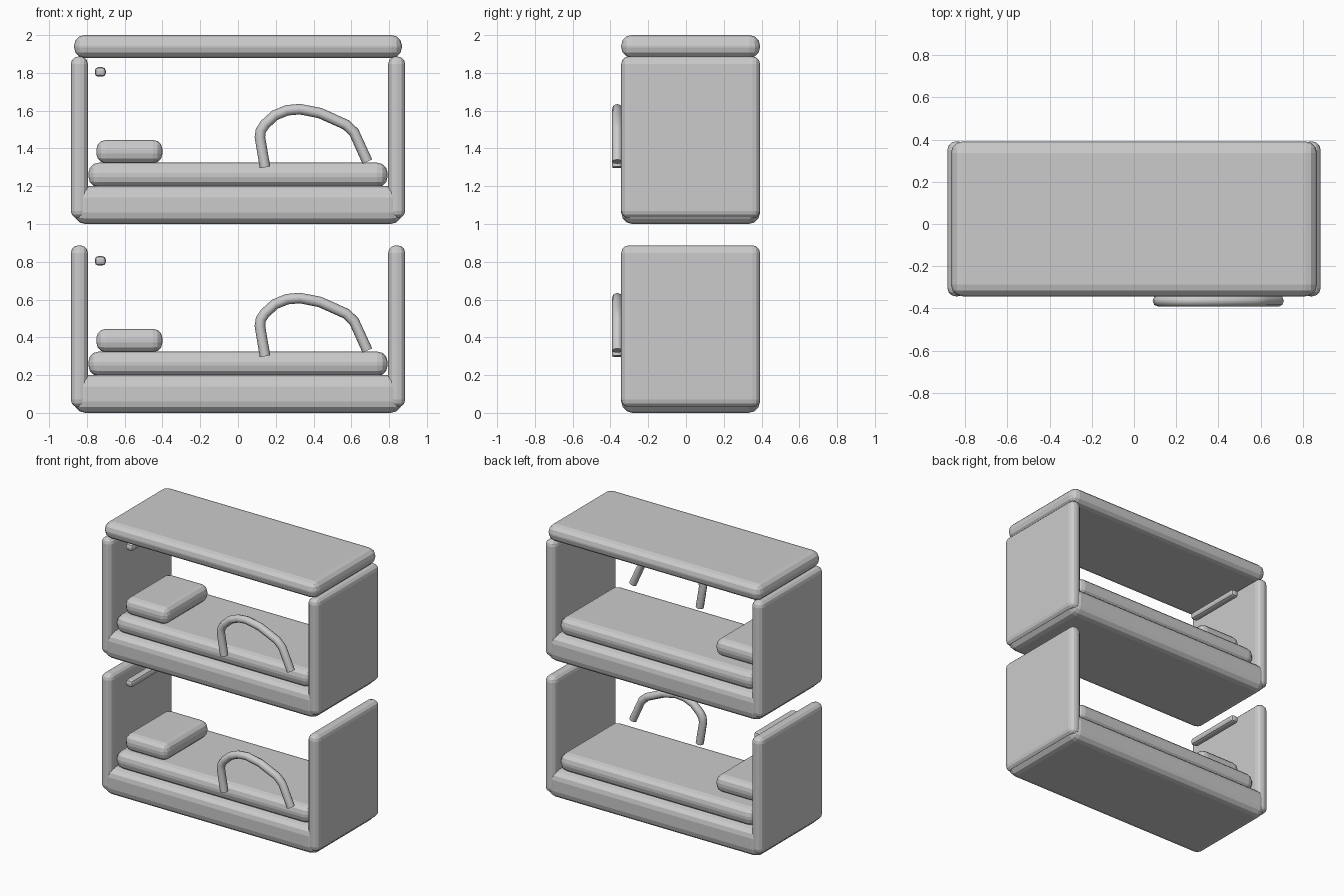
import bpy
from math import radians

if "Cube" in bpy.data.objects:
    bpy.data.objects.remove(bpy.data.objects["Cube"])


def rounded_box(name, x, y, z, radius, segments=3):
    """Box given by its (min, max) ranges, with rounded edges."""
    bpy.ops.mesh.primitive_cube_add(size=1)
    ob = bpy.context.object
    ob.name = name
    ranges = (x, y, z)
    size = [b - a for a, b in ranges]
    for v in ob.data.vertices:
        v.co = [v.co[i] * size[i] for i in range(3)]
    ob.location = [(a + b) / 2 for a, b in ranges]
    mod = ob.modifiers.new("Rounding", 'BEVEL')
    mod.width = radius
    mod.segments = segments
    mod.limit_method = 'ANGLE'
    mod.angle_limit = radians(40)
    return ob


def tube(name, points, radius):
    """Eight-sided capped tube along a path."""
    cu = bpy.data.curves.new(name, 'CURVE')
    cu.dimensions = '3D'
    cu.bevel_depth = radius
    cu.bevel_resolution = 2
    cu.use_fill_caps = True
    sp = cu.splines.new('POLY')
    sp.points.add(len(points) - 1)
    for p, co in zip(sp.points, points):
        p.co = (*co, 1)
    ob = bpy.data.objects.new(name, cu)
    bpy.context.collection.objects.link(ob)
    return ob


DEPTH = (-0.343, 0.392)

# Arched guard rail path in the front plane (x, z)
RAIL = [(.143, .30), (.116, .46), (.121, .495), (.143, .528), (.196, .576),
        (.26, .602), (.328, .608), (.434, .587), (.571, .526), (.614, .486),
        (.685, .33)]

for level, h in (("lower", 0.0), ("upper", 1.0)):
    # Bed frame, mattress and pillow
    rounded_box(f"{level}_base", (-.868, .868), DEPTH, (h, h + .20), .06)
    rounded_box(f"{level}_mattress", (-.792, .792), (-.31, .357),
                (h + .195, h + .325), .055)
    rounded_box(f"{level}_pillow", (-.75, -.40), (-.265, .25),
                (h + .322, h + .445), .05)
    # End panels
    for side, s in (("left", -1), ("right", 1)):
        x = sorted((s * .795, s * .885))
        rounded_box(f"{level}_{side}_panel", x, DEPTH, (h + .03, h + .887), .04)
    # Bar along the head end
    rounded_box(f"{level}_head_bar", (-.758, -.70), (-.23, .22),
                (h + .78, h + .83), .018, 2)
    # Guard rail on the front side
    tube(f"{level}_guard_rail", [(x, -.364, h + z) for x, z in RAIL], .028)

# Roof slab
rounded_box("roof", (-.868, .868), DEPTH, (1.88, 2.0), .055)
